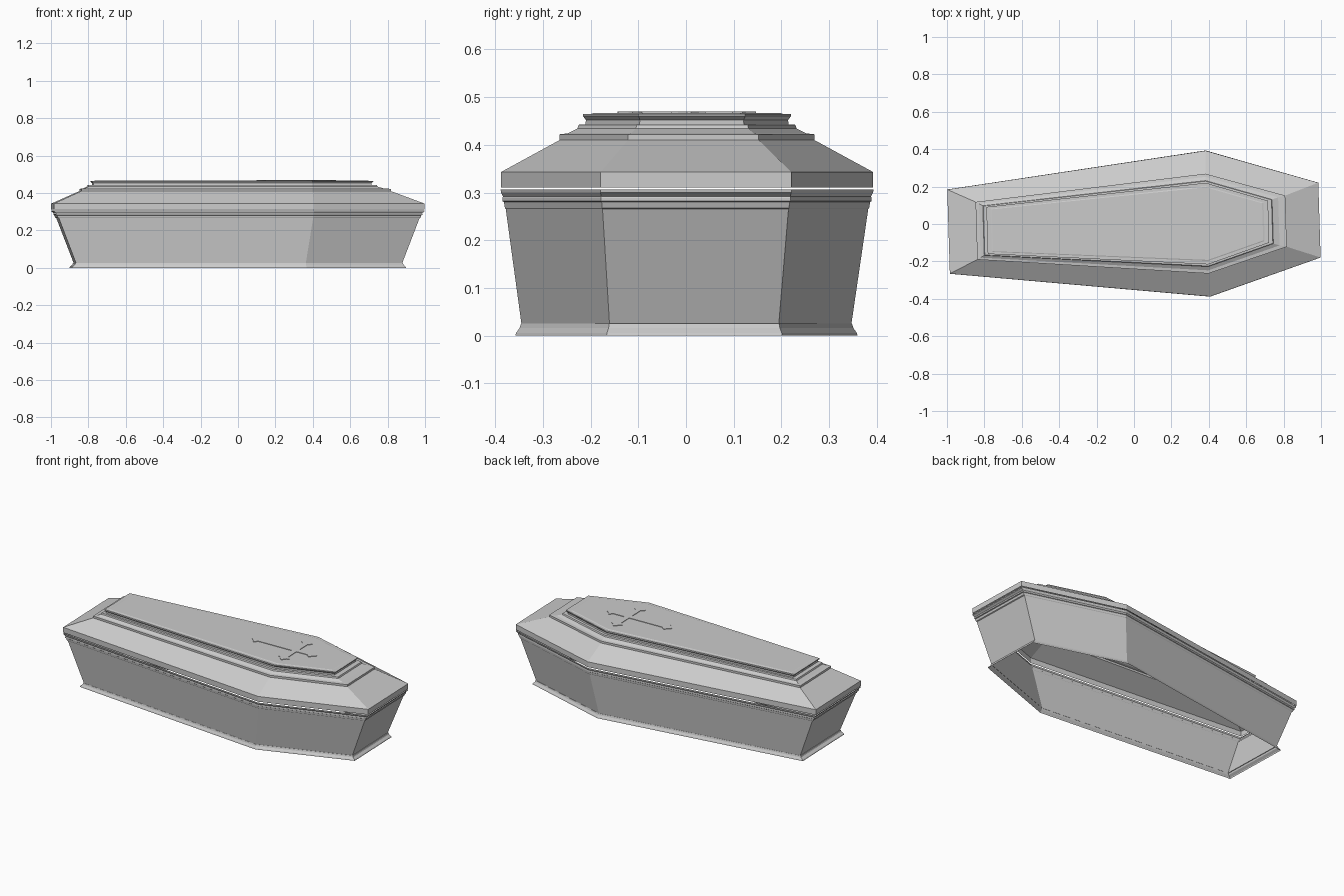
import bpy, bmesh, math
from mathutils import Matrix

# whole model lies slightly turned about z
TURN = Matrix.Translation((0, -0.01, 0)) @ Matrix.Rotation(0.031, 4, 'Z')


def ring_points(z, foot, shoulder, head, w):
    # six-sided coffin outline; end widths follow the shoulder half-width w
    f, h = w * 0.577, w * 0.513
    return [(foot, -f, z), (shoulder, -w, z), (head, -h, z),
            (head, h, z), (shoulder, w, z), (foot, f, z)]


def finish(bm, name):
    bmesh.ops.recalc_face_normals(bm, faces=bm.faces)
    bmesh.ops.transform(bm, matrix=TURN, verts=bm.verts)
    mesh = bpy.data.meshes.new(name)
    bm.to_mesh(mesh)
    bm.free()
    ob = bpy.data.objects.new(name, mesh)
    bpy.context.collection.objects.link(ob)
    return ob


def loft(name, rings, cap):
    bm = bmesh.new()
    loops = [[bm.verts.new(p) for p in ring_points(*r)] for r in rings]
    for a, b in zip(loops, loops[1:]):
        for i in range(6):
            j = (i + 1) % 6
            bm.faces.new((a[i], a[j], b[j], b[i]))
    if cap:
        bm.faces.new(loops[-1])
    return finish(bm, name)


# tapered open box with base skirting and top moulding: z, foot, shoulder, head, half-width
loft("coffin_body", [
    (0.000, -0.895, 0.355, 0.893, 0.359),
    (0.006, -0.893, 0.355, 0.891, 0.357),
    (0.016, -0.880, 0.353, 0.880, 0.350),
    (0.025, -0.877, 0.352, 0.877, 0.347),
    (0.025, -0.873, 0.352, 0.873, 0.346),
    (0.265, -0.965, 0.390, 0.965, 0.380),
    (0.268, -0.971, 0.392, 0.970, 0.382),
    (0.280, -0.975, 0.392, 0.974, 0.384),
    (0.282, -0.981, 0.394, 0.980, 0.387),
    (0.288, -0.981, 0.394, 0.980, 0.387),
    (0.292, -0.979, 0.394, 0.978, 0.386),
    (0.300, -0.990, 0.395, 0.990, 0.390),
    (0.306, -0.991, 0.395, 0.991, 0.391),
], False)

# stepped lid, open underneath
loft("coffin_lid", [
    (0.311, -0.992, 0.395, 0.992, 0.390),
    (0.343, -0.992, 0.395, 0.992, 0.390),
    (0.410, -0.843, 0.390, 0.813, 0.267),
    (0.422, -0.843, 0.390, 0.813, 0.267),
    (0.424, -0.825, 0.390, 0.775, 0.250),
    (0.434, -0.805, 0.390, 0.742, 0.230),
    (0.442, -0.802, 0.390, 0.739, 0.227),
    (0.443, -0.777, 0.390, 0.710, 0.213),
    (0.452, -0.777, 0.390, 0.710, 0.212),
    (0.460, -0.786, 0.390, 0.720, 0.218),
    (0.465, -0.786, 0.390, 0.720, 0.218),
    (0.465, -0.764, 0.390, 0.696, 0.200),
    (0.467, -0.757, 0.390, 0.688, 0.194),
], True)

# raised cross with pointed flared ends
CX, BAR = 0.385, 0.016
TIP = [(-0.050, BAR), (-0.042, 0.026), (-0.030, 0.036), (-0.022, 0.022), (0.0, 0.004)]
outline = []
for k, reach in enumerate((0.138, 0.145, 0.285, 0.145)):
    half = [(reach + d, w) for d, w in TIP]
    arm = [(d, -w) for d, w in half] + [(d, w) for d, w in reversed(half)] + [(BAR, BAR)]
    c, s = round(math.cos(k * math.pi / 2)), round(math.sin(k * math.pi / 2))
    outline += [(CX + c * x - s * y, s * x + c * y) for x, y in arm]
bm = bmesh.new()
low = [bm.verts.new((x, y, 0.464)) for x, y in outline]
face = bm.faces.new(low)
ext = bmesh.ops.extrude_face_region(bm, geom=[face])
top = [v for v in ext["geom"] if isinstance(v, bmesh.types.BMVert)]
bmesh.ops.translate(bm, vec=(0, 0, 0.006), verts=top)
finish(bm, "lid_cross")
